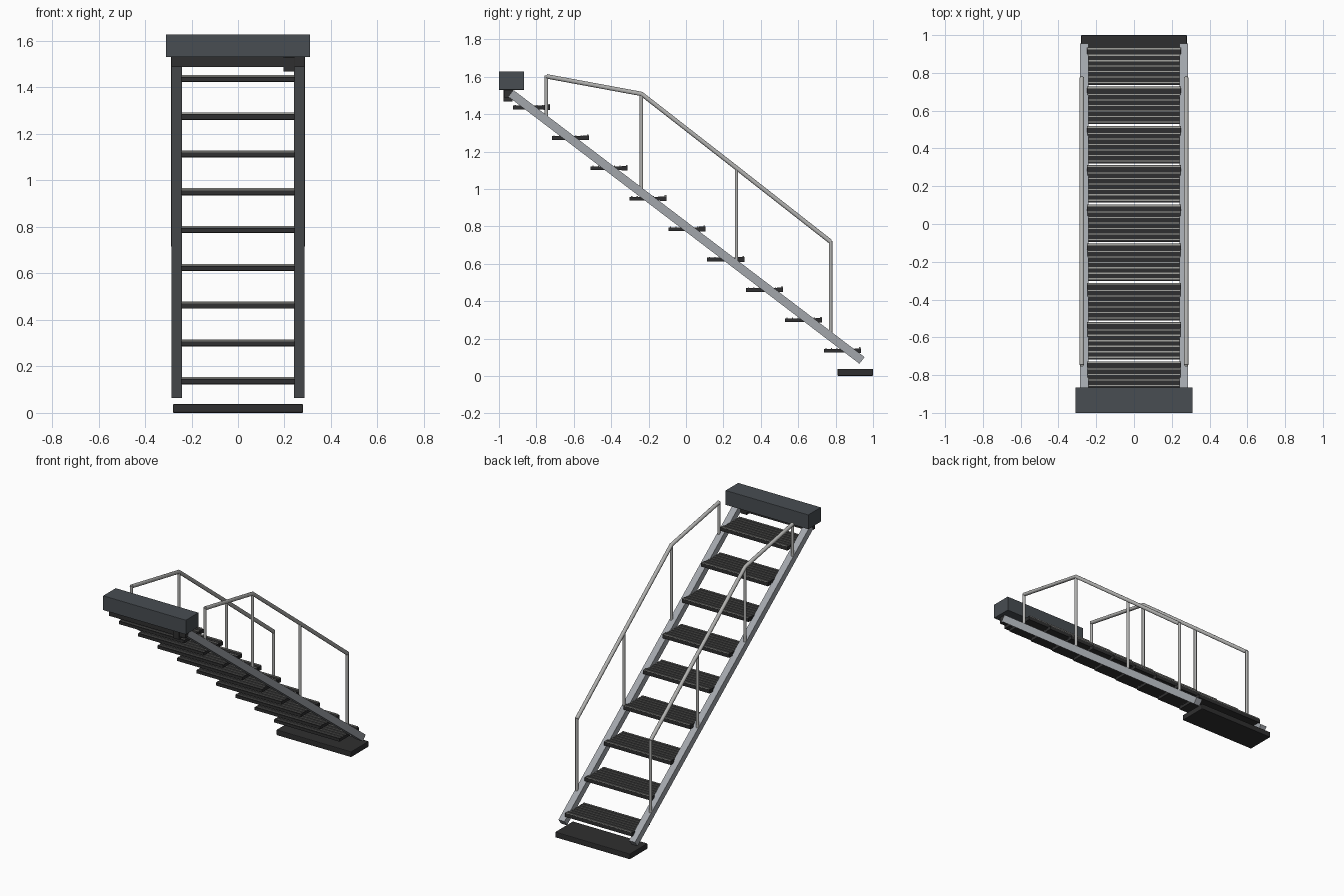
import bpy, bmesh, math
from mathutils import Vector, Matrix

cube = bpy.data.objects.get("Cube")
if cube:
    bpy.data.objects.remove(cube)


def material(name, rgb):
    m = bpy.data.materials.new(name)
    m.use_nodes = True
    m.diffuse_color = (*rgb, 1)
    m.node_tree.nodes["Principled BSDF"].inputs["Base Color"].default_value = (*rgb, 1)
    return m


SLATE = material("slate housing", (0.065, 0.075, 0.085))
BLACK = material("black tread", (0.028, 0.028, 0.029))
STEEL = material("blue grey steel", (0.36, 0.38, 0.41))
RAIL = material("light grey rail", (0.44, 0.44, 0.43))
GRIP = material("grey grip", (0.36, 0.36, 0.34))


def add_box(bm, lo, hi, index=0):
    lo, hi = Vector(lo), Vector(hi)
    mat = Matrix.Translation((lo + hi) / 2) @ Matrix.Diagonal((*(hi - lo), 1))
    verts = bmesh.ops.create_cube(bm, size=1, matrix=mat)["verts"]
    for f in {f for v in verts for f in v.link_faces}:
        f.material_index = index


def finish(bm, name, mats, bevel=0):
    me = bpy.data.meshes.new(name)
    bm.to_mesh(me)
    bm.free()
    ob = bpy.data.objects.new(name, me)
    bpy.context.collection.objects.link(ob)
    for m in mats:
        me.materials.append(m)
    if bevel:
        mod = ob.modifiers.new("soft edges", 'BEVEL')
        mod.width, mod.segments = bevel, 2
    return ob


def box(name, lo, hi, mat, bevel=0):
    bm = bmesh.new()
    add_box(bm, lo, hi)
    return finish(bm, name, [mat], bevel)


def tube(name, points, radius, mat):
    cu = bpy.data.curves.new(name, 'CURVE')
    cu.dimensions = '3D'
    cu.bevel_depth, cu.bevel_resolution, cu.use_fill_caps = radius, 3, True
    sp = cu.splines.new('POLY')
    sp.points.add(len(points) - 1)
    for p, co in zip(sp.points, points):
        p.co = (*co, 1)
    ob = bpy.data.objects.new(name, cu)
    bpy.context.collection.objects.link(ob)
    cu.materials.append(mat)
    bpy.ops.object.select_all(action='DESELECT')
    ob.select_set(True)
    bpy.context.view_layer.objects.active = ob
    bpy.ops.object.convert(target='MESH')
    bpy.ops.object.shade_smooth_by_angle(angle=math.radians(40))


# Upper housing, cross beam, drive block and ground pad
box("upper_housing", (-0.31, -1.0, 1.53), (0.31, -0.865, 1.628), SLATE, 0.002)
box("cross_beam", (-0.285, -0.97, 1.487), (0.285, -0.925, 1.53), BLACK)
box("drive_block", (0.195, -0.977, 1.468), (0.243, -0.927, 1.53), BLACK, 0.002)
box("ground_pad", (-0.28, 0.81, 0), (0.28, 1.0, 0.038), BLACK, 0.005)

# Sloping stringers
top, bottom = Vector((0, -0.935, 1.51)), Vector((0, 0.941, 0.083))
span = bottom - top
tilt = math.atan2(span.z, span.y)


def stringer_z(y):
    return top.z + (y - top.y) * span.z / span.y


for side, label in ((1, "left"), (-1, "right")):
    half = span.length / 2
    ob = box(label + "_stringer", (-0.0225, -half, -0.0225), (0.0225, half, 0.0225), STEEL)
    ob.location = (top + bottom) / 2 + Vector((side * 0.264, 0, 0))
    ob.rotation_euler.x = tilt

    # Handrail with posts standing on the stringer
    x = side * 0.276
    posts = [(-0.746, 1.602), (-0.238, 1.508), (0.27, 1.112), (0.773, 0.718)]
    tube(label + "_handrail", [(x, y, z) for y, z in posts], 0.0125, RAIL)
    for i, (y, z) in enumerate(posts):
        tube(f"{label}_post_{i + 1}", [(x, y, stringer_z(y)), (x, y, z + 0.004)], 0.0098, RAIL)

# Ribbed treads with grip strips and a raised nosing
for i in range(9):
    back = -0.925 + 0.2077 * i
    z = 1.425 - 0.1625 * i
    front = back + 0.198
    bm = bmesh.new()
    add_box(bm, (-0.245, back, z), (0.245, front, z + 0.02))
    for k in range(6):
        y = back + 0.012 + 0.029 * k
        add_box(bm, (-0.243, y - 0.003, z + 0.015), (0.243, y + 0.003, z + 0.024), 1)
    add_box(bm, (-0.25, front - 0.034, z - 0.002), (0.25, front, z + 0.023))
    add_box(bm, (-0.245, front - 0.01, z + 0.02), (0.245, front - 0.001, z + 0.029), 1)
    finish(bm, f"tread_{i + 1}", [BLACK, GRIP])
